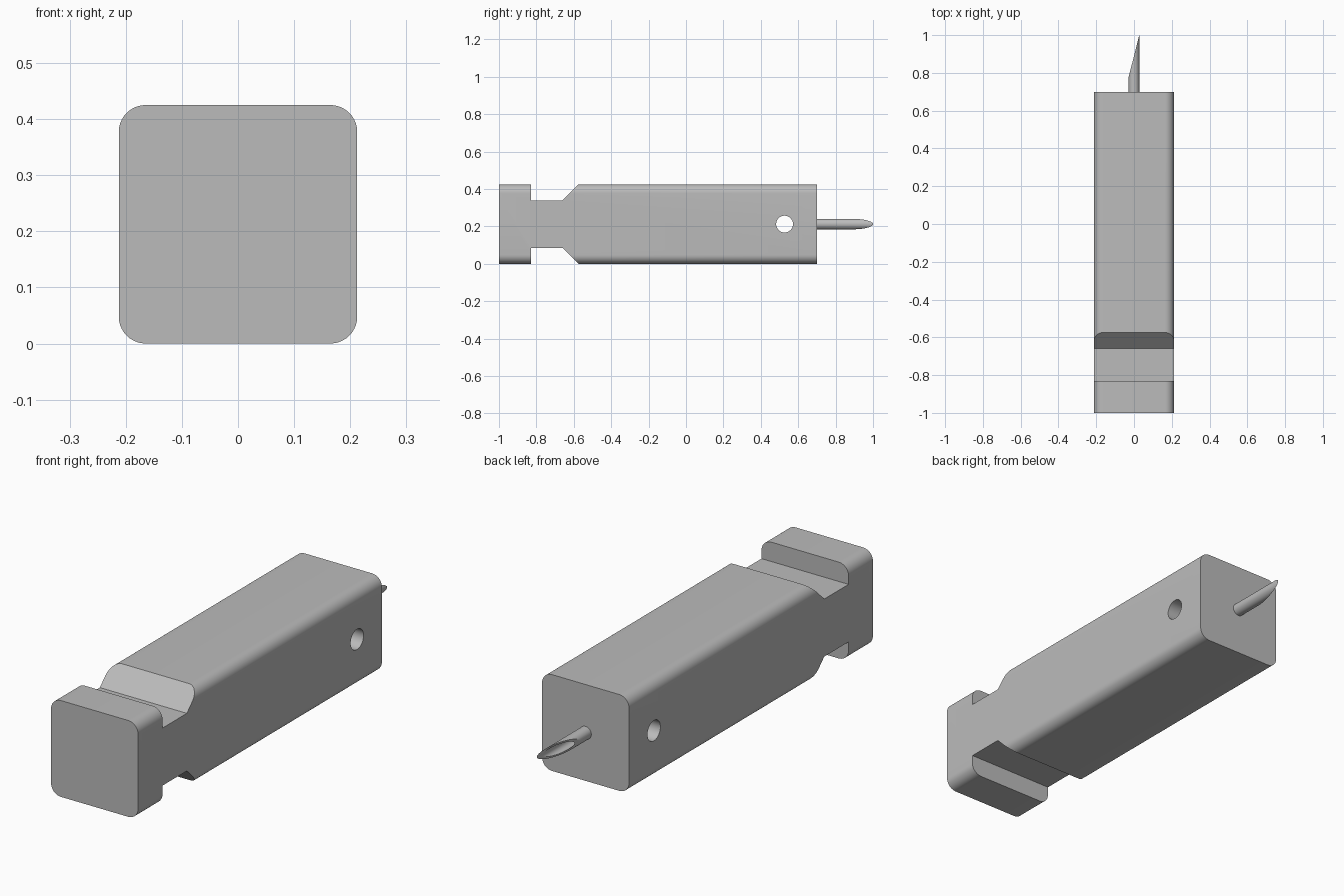
import bpy, bmesh, math
from mathutils import Vector

if "Cube" in bpy.data.objects:
    bpy.data.objects.remove(bpy.data.objects["Cube"], do_unlink=True)

HALF = 0.2125      # half width of the square body
MID = HALF         # height of the centre line
CORNER = 0.048     # corner radius

grey = bpy.data.materials.new("plain grey")
grey.use_nodes = True
grey.diffuse_color = (0.5, 0.5, 0.5, 1)
grey.node_tree.nodes["Principled BSDF"].inputs["Base Color"].default_value = grey.diffuse_color


def prism(name, outline, offset):
    """Extrude a closed 3D outline by an offset vector."""
    bm = bmesh.new()
    base = bm.faces.new([bm.verts.new(p) for p in outline])
    grown = bmesh.ops.extrude_face_region(bm, geom=[base])["geom"]
    bmesh.ops.translate(bm, vec=offset,
                        verts=[g for g in grown if isinstance(g, bmesh.types.BMVert)])
    bmesh.ops.recalc_face_normals(bm, faces=bm.faces)
    mesh = bpy.data.meshes.new(name)
    bm.to_mesh(mesh)
    bm.free()
    mesh.materials.append(grey)
    obj = bpy.data.objects.new(name, mesh)
    bpy.context.collection.objects.link(obj)
    return obj


def circle(radius, count):
    steps = [2 * math.pi * i / count for i in range(count)]
    return [(radius * math.cos(a), radius * math.sin(a)) for a in steps]


def rod(name, radius, y0, y1):
    ring = [(u, y0, MID + v) for u, v in circle(radius, 40)]
    return prism(name, ring, Vector((0, y1 - y0, 0)))


def carve(obj, cutters):
    """Subtract the cutters, then smooth the curved faces."""
    for cutter in cutters:
        cutter.hide_render = True
        mod = obj.modifiers.new("cut", "BOOLEAN")
        mod.operation, mod.solver, mod.object = "DIFFERENCE", "EXACT", cutter
    bpy.ops.object.select_all(action="DESELECT")
    obj.select_set(True)
    bpy.context.view_layer.objects.active = obj
    for mod in list(obj.modifiers):
        bpy.ops.object.modifier_apply(modifier=mod.name)
    for cutter in cutters:
        bpy.data.objects.remove(cutter, do_unlink=True)
    bpy.ops.object.shade_smooth_by_angle(angle=math.radians(25))


# Rounded square body
outline = []
for k, (sx, sz) in enumerate([(1, 1), (-1, 1), (-1, -1), (1, -1)]):
    for i in range(11):
        a = math.pi / 2 * (k + i / 10)
        outline.append((sx * (HALF - CORNER) + CORNER * math.cos(a), -1,
                        MID + sz * (HALF - CORNER) + CORNER * math.sin(a)))
body = prism("body", outline, Vector((0, 1.7, 0)))

# Grip notches above and below, with one ramped end
notch = [(-0.83, 0.127), (-0.66, 0.127), (-0.475, 0.312), (-0.83, 0.312)]
cutters = [prism("notch_cutter", [(-0.4, y, MID + s * h) for y, h in notch],
                 Vector((0.8, 0, 0))) for s in (1, -1)]

# Cross hole near the back
ring = [(-0.4, 0.527 + u, MID + v) for u, v in circle(0.045, 40)]
cutters.append(prism("hole_cutter", ring, Vector((0.8, 0, 0))))
carve(body, cutters)

# Hollow needle with a slanted tip
R = 0.028
needle = rod("needle", R, 0.69, 1.0)
slope = (1.0 - 0.78) / (2 * R)
slant = [(x, 0.78 + slope * (x + R), 0) for x in (-2 * R, 2 * R)]
slant.append((-2 * R, slant[1][1], 0))
bore = rod("bore_cutter", 0.021, 0.705, 1.1)
tip = prism("tip_cutter", slant, Vector((0, 0, 2 * MID)))
carve(needle, [bore, tip])
